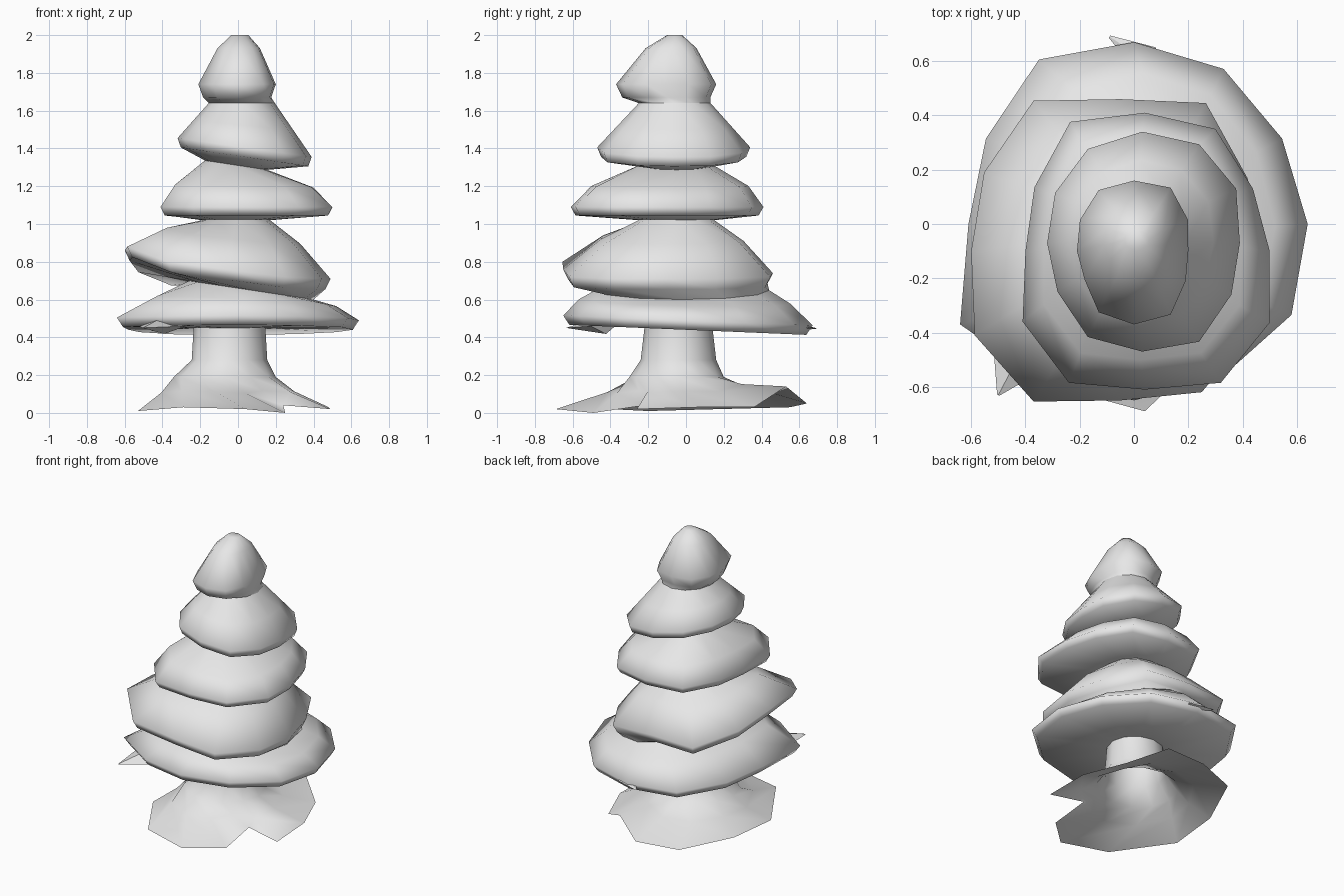
import bpy, bmesh, math
from mathutils import Vector

if "Cube" in bpy.data.objects:
    bpy.data.objects.remove(bpy.data.objects["Cube"], do_unlink=True)

grey = bpy.data.materials.new("plain light grey")
grey.use_nodes = True
grey.diffuse_color = (0.8, 0.8, 0.8, 1)
grey.node_tree.nodes["Principled BSDF"].inputs["Base Color"].default_value = grey.diffuse_color

SIDES = 12


def finish(bm, name, crease):
    """Turn a bmesh into a shaded object."""
    mesh = bpy.data.meshes.new(name)
    bm.to_mesh(mesh)
    bm.free()
    mesh.materials.append(grey)
    obj = bpy.data.objects.new(name, mesh)
    bpy.context.collection.objects.link(obj)
    bpy.ops.object.select_all(action="DESELECT")
    obj.select_set(True)
    bpy.context.view_layer.objects.active = obj
    bpy.ops.object.shade_smooth_by_angle(angle=math.radians(crease))


def outline(center, radii, z, tilt=(0, 0)):
    """Irregular ring: one radius per direction, on a tilted plane."""
    ring = []
    for i, r in enumerate(radii):
        a = math.tau * i / SIDES
        x, y = center[0] + r * math.cos(a), center[1] + r * math.sin(a)
        ring.append(Vector((x, y, z + tilt[0] * x + tilt[1] * y)))
    return ring


def oval(center, rx, ry, z, tilt=0):
    """Elliptical ring, tilted sideways."""
    ring = outline((0, 0), [1] * SIDES, 0)
    for p in ring:
        p.x, p.y = center[0] + rx * p.x, center[1] + ry * p.y
        p.z = z + tilt * p.x
    return ring


def shrink(ring, factor, drop):
    mid = sum(ring, Vector()) / SIDES
    return [Vector((mid.x + (p.x - mid.x) * factor,
                    mid.y + (p.y - mid.y) * factor, p.z - drop)) for p in ring]


def loft(name, rings, cap_top=False):
    bm = bmesh.new()
    loops = [[bm.verts.new(p) for p in ring] for ring in rings]
    for upper, lower in zip(loops, loops[1:]):
        for i in range(SIDES):
            j = (i + 1) % SIDES
            bm.faces.new((upper[i], lower[i], lower[j], upper[j]))
    if cap_top:
        bm.faces.new(loops[0])
    finish(bm, name, 110)


def bough_tier(name, top, rim, bottom, reach, bulge, lip, tuck=0.95):
    """Sloping skirt: neck, shoulder, rim, rolled lip, then back to the next neck."""
    shoulder = [a.lerp(b, reach) + Vector((0, 0, bulge)) for a, b in zip(top, rim)]
    loft(name, [top, shoulder, rim, shrink(rim, tuck, lip), bottom],
         cap_top=(name == "tree_top"))


def tuft(name, base, tip, width):
    """Flat pointed bough end sticking out of a rim."""
    base, tip = Vector(base), Vector(tip)
    axis = tip - base
    bm = bmesh.new()
    bmesh.ops.create_cone(bm, segments=4, radius1=width, radius2=0.005,
                          depth=axis.length, cap_ends=True)
    rot = axis.to_track_quat("Z", "Y").to_matrix()
    for v in bm.verts:
        v.co = rot @ v.co
        v.co.z *= 0.3
        v.co += (base + tip) / 2
    finish(bm, name, 30)


# Narrow necks between tiers, top to bottom
tip = oval((0.01, -0.06), 0.045, 0.04, 2)
neck_a = oval((0.02, -0.06), 0.175, 0.19, 1.64)
neck_b = oval((-0.01, -0.05), 0.165, 0.195, 1.31, -0.15)
neck_c = oval((-0.01, -0.05), 0.18, 0.2, 1.02)
neck_d = oval((0.07, -0.02), 0.33, 0.46, 0.66, -0.15)
trunk_top = oval((-0.045, -0.04), 0.19, 0.18, 0.45)

# Uneven rims of the five tiers
rim_a = outline((0, -0.1), [.2, .23, .27, .26, .26, .23, .21, .21, .26, .27, .27, .22], 1.74)
rim_b = outline((0.03, -0.07),
                [.36, .4, .42, .41, .4, .37, .35, .36, .4, .4, .42, .38], 1.41, (-0.14, 0))
rim_c = outline((0.04, -0.1),
                [.46, .46, .52, .51, .55, .47, .44, .52, .56, .51, .56, .53], 1.09)
rim_d = outline((-0.05, -0.1),
                [.54, .54, .63, .56, .64, .58, .55, .62, .64, .55, .6, .57], 0)
for p, height in zip(rim_d, [.71, .71, .72, .74, .73, .8, .86, .88, .8, .76, .72, .71]):
    p.z = height
rim_e = outline((0, 0),
                [.64, .63, .66, .67, .7, .63, .61, .74, .67, .65, .65, .67], 0.49, (0, -0.04))

bough_tier("tree_top", tip, rim_a, neck_a, 0.42, 0.04, 0.07, 0.88)
bough_tier("upper_boughs", neck_a, rim_b, neck_b, 0.5, 0, 0.05)
bough_tier("middle_boughs", neck_b, rim_c, neck_c, 0.7, 0.045, 0.045)
bough_tier("lower_boughs", neck_c, rim_d, neck_d, 0.5, 0.03, 0.055)
bough_tier("bottom_boughs", neck_d, rim_e, trunk_top, 0.5, 0.02, 0.05)
tuft("front_bough_end", (-0.4, -0.44, 0.47), (-0.5, -0.63, 0.44), 0.14)
tuft("back_bough_end", (0.05, 0.6, 0.46), (-0.09, 0.69, 0.44), 0.06)

# Trunk flaring into an open, ragged ground skirt
skirt = [Vector(p) for p in (
    (.48, .06, .03), (.36, .36, .03), (.15, .53, .14), (-.05, .64, .05),
    (-.33, .55, .03), (-.5, .17, .02), (-.53, -.2, .01), (-.29, -.6, .03),
    (.04, -.69, .02), (.25, -.49, 0), (.24, -.22, .04), (.49, -.26, .02))]
flare = oval((-0.07, -0.05), 0.27, 0.25, 0.19)
root = [a.lerp(b, 0.35) for a, b in zip(flare, skirt)]
for p in root:
    p.z -= 0.02
loft("trunk", [trunk_top, oval((-0.045, -0.04), 0.2, 0.2, 0.28), flare, root, skirt])
